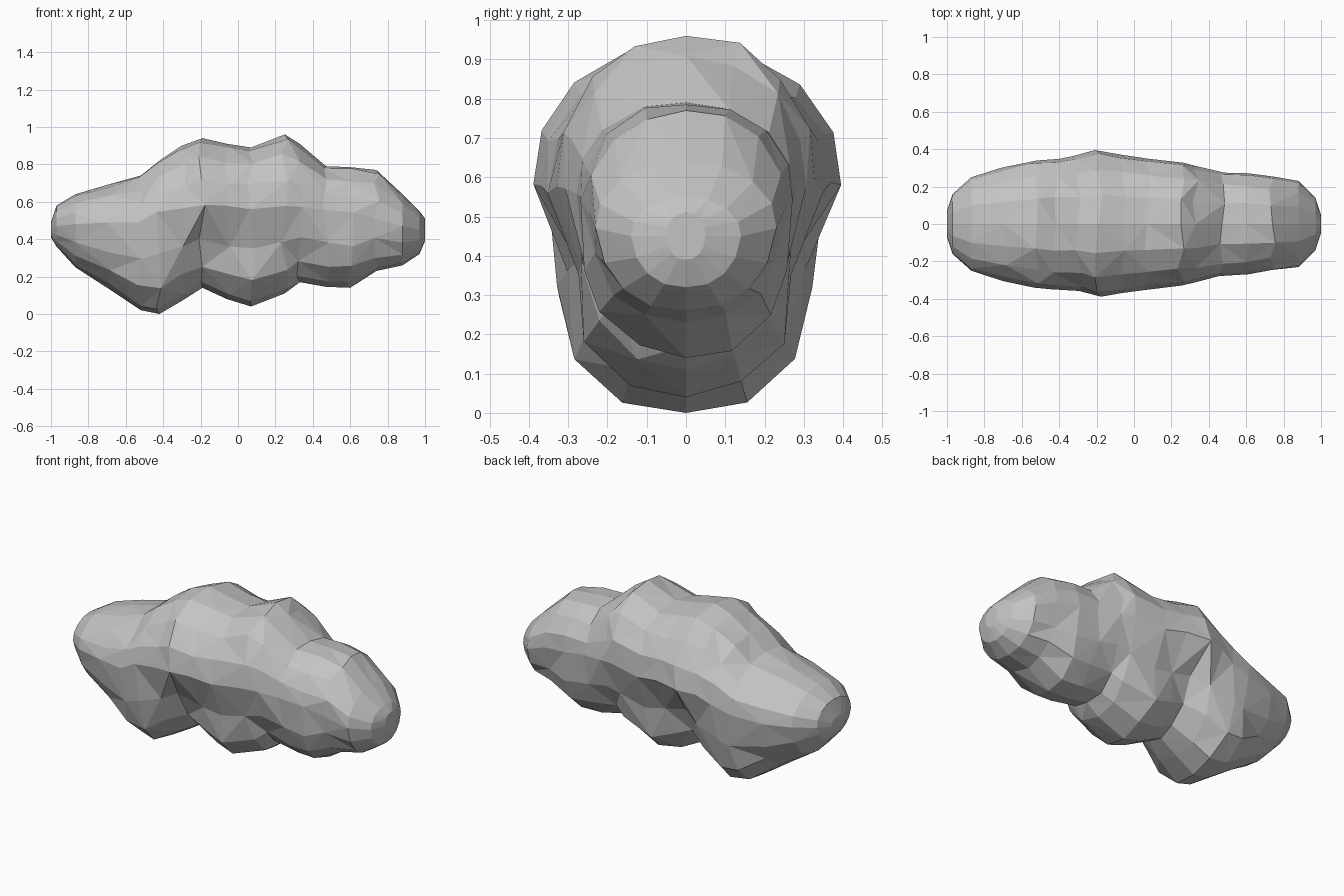
import bpy
import bmesh
import random
from mathutils import Vector

if "Cube" in bpy.data.objects:
    bpy.data.objects.remove(bpy.data.objects["Cube"], do_unlink=True)

random.seed(4)

# Single stone-grey colour
grey = bpy.data.materials.new("cloud grey")
grey.use_nodes = True
colour = (0.55, 0.55, 0.55, 1)
grey.diffuse_color = colour
grey.node_tree.nodes["Principled BSDF"].inputs["Base Color"].default_value = colour

# Stations along the cloud: x, top, bottom, half width, height of widest point,
# then the waist and belly widths as shares of the half width
stations = [
    (-1, .49, .41, .07, .45, .9, .7),
    (-.97, .58, .36, .16, .47, .9, .7),
    (-.87, .64, .25, .25, .48, .9, .7),
    (-.7, .69, .14, .3, .48, .92, .74),
    (-.52, .74, .02, .34, .5, .94, .8),
    (-.42, .82, 0, .35, .54, .93, .8),
    (-.3, .9, .07, .36, .57, .85, .7),
    (-.19, .94, .14, .39, .59, .68, .5),
    (-.06, .91, .08, .37, .58, .72, .62),
    (.07, .89, .04, .35, .57, .77, .73),
    (.25, .96, .11, .33, .58, .8, .66),
    (.33, .91, .17, .31, .57, .86, .62),
    (.47, .79, .145, .28, .55, .94, .76),
    (.6, .785, .14, .27, .54, .96, .8),
    (.74, .77, .23, .25, .52, .92, .74),
    (.88, .64, .26, .23, .47, .9, .7),
    (.97, .55, .32, .14, .45, .9, .7),
    (1, .51, .39, .05, .45, .9, .7),
]


def half_section(top, bottom, width, mid, waist, belly):
    """Outline from the crown down one side to the underside, as (y, z)."""
    up, down = top - mid, mid - bottom
    return [
        (0, top),
        (width * .4, mid + up * .94),
        (width * .74, mid + up * .7),
        (width * .95, mid + up * .37),
        (width, mid),
        (width * waist, mid - down * .42),
        (width * belly, mid - down * .73),
        (width * belly * .56, mid - down * .94),
        (0, bottom),
    ]


def wobble(amount):
    return random.uniform(-amount, amount)


# Loft the faceted cloud body
bm = bmesh.new()
rings = []
for index, (x, *shape) in enumerate(stations):
    side = half_section(*shape)
    outline = side + [(-y, z) for y, z in reversed(side[1:-1])]
    inner = 2 < index < len(stations) - 3
    ring = []
    for y, z in outline:
        point = Vector((x, y, z))
        if inner and y:
            point += Vector((wobble(.02), wobble(.006), wobble(.01)))
        ring.append(bm.verts.new(point))
    rings.append(ring)

for index, (a, b) in enumerate(zip(rings, rings[1:])):
    count = len(a)
    for i in range(count):
        j = (i + 1) % count
        # Alternate the diagonals for an irregular cut-stone look
        if (i + index) % 2:
            bm.faces.new((a[i], a[j], b[j]))
            bm.faces.new((a[i], b[j], b[i]))
        else:
            bm.faces.new((a[i], a[j], b[i]))
            bm.faces.new((a[j], b[j], b[i]))

# Close both ends
bm.faces.new(rings[0])
bm.faces.new(rings[-1])
bmesh.ops.recalc_face_normals(bm, faces=bm.faces)

mesh = bpy.data.meshes.new("cloud")
bm.to_mesh(mesh)
bm.free()
mesh.materials.append(grey)
cloud = bpy.data.objects.new("cloud", mesh)
bpy.context.collection.objects.link(cloud)
